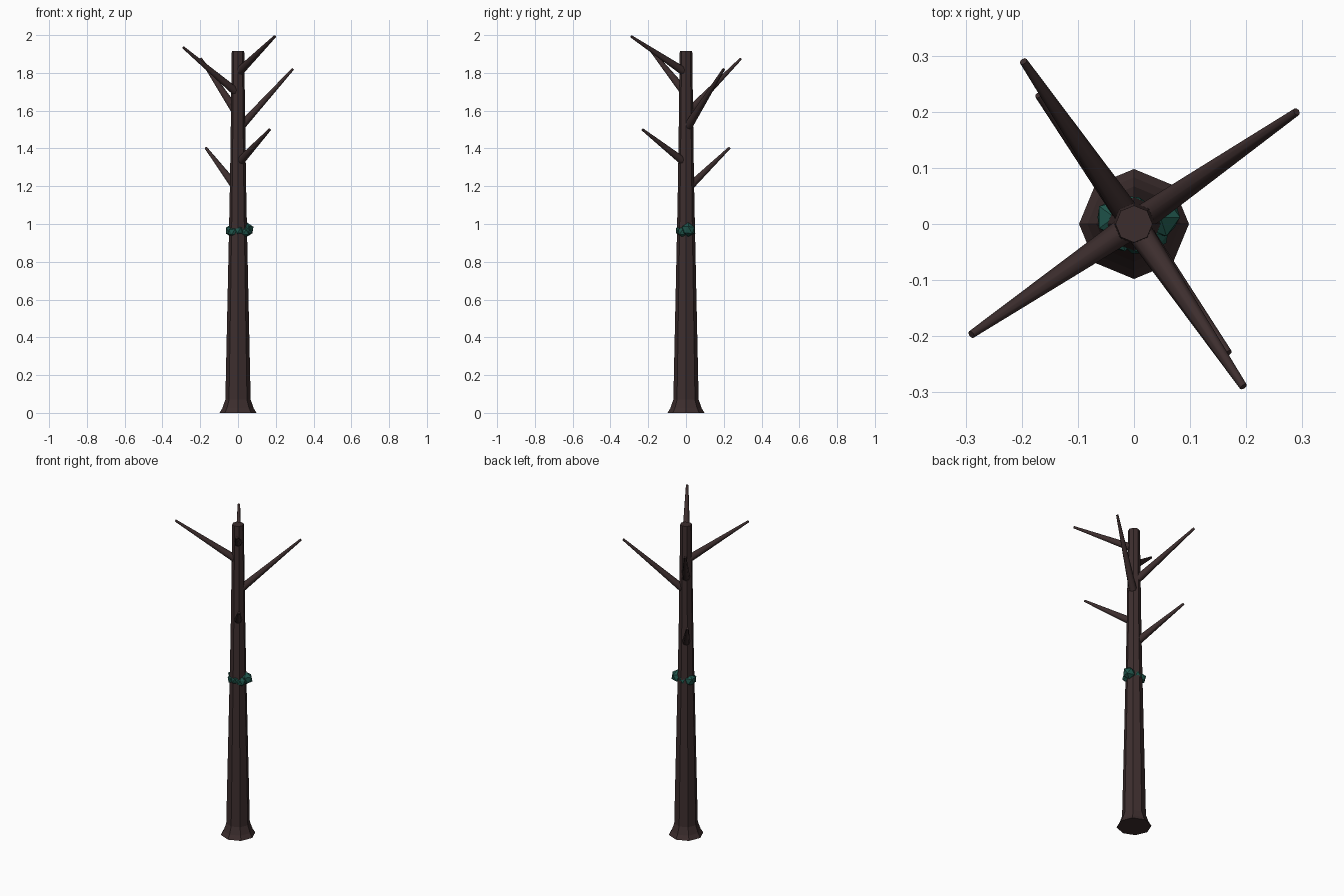
import bpy, bmesh, math, random
from mathutils import Vector

cube = bpy.data.objects.get("Cube")
if cube:
    bpy.data.objects.remove(cube)

random.seed(4)


def material(name, rgb):
    m = bpy.data.materials.new(name)
    m.use_nodes = True
    col = (*rgb, 1)
    m.diffuse_color = col
    bsdf = m.node_tree.nodes["Principled BSDF"]
    bsdf.inputs["Base Color"].default_value = col
    bsdf.inputs["Roughness"].default_value = 0.9
    return m


bark = material("dark bark", (0.046, 0.027, 0.027))
moss = material("teal moss", (0.014, 0.09, 0.07))


def finish(name, bm, mat, smooth=False):
    bmesh.ops.recalc_face_normals(bm, faces=bm.faces)
    me = bpy.data.meshes.new(name)
    bm.to_mesh(me)
    bm.free()
    me.materials.append(mat)
    for p in me.polygons:
        p.use_smooth = smooth and len(p.vertices) == 4
    ob = bpy.data.objects.new(name, me)
    bpy.context.collection.objects.link(ob)
    return ob


def tapered_tube(name, rings, direction, sides, mat, smooth=False):
    """Loft capped polygon rings given as (centre, radius)."""
    bm = bmesh.new()
    turn = Vector(direction).to_track_quat('Z', 'Y')
    loops = []
    for centre, r in rings:
        loop = []
        for i in range(sides):
            a = math.tau * i / sides
            offset = turn @ Vector((r * math.cos(a), r * math.sin(a), 0))
            loop.append(bm.verts.new(Vector(centre) + offset))
        loops.append(loop)
    for low, high in zip(loops, loops[1:]):
        for i in range(sides):
            j = (i + 1) % sides
            bm.faces.new((low[i], low[j], high[j], high[i]))
    bm.faces.new(loops[0][::-1])
    bm.faces.new(loops[-1])
    return finish(name, bm, mat, smooth)


# Trunk: flared octagonal foot, slow taper, flat cut top
trunk_profile = [(0, 0.098), (0.025, 0.083), (0.07, 0.067),
                 (0.95, 0.048), (1.25, 0.042), (1.915, 0.033)]
tapered_tube("trunk", [((0, 0, z), r) for z, r in trunk_profile],
             (0, 0, 1), 8, bark)

# Branches: straight tapered spikes starting at the trunk axis
branches = [  # start height, tip
    (1.80, (0.195, -0.29, 1.993)),
    (1.69, (-0.29, -0.197, 1.935)),
    (1.58, (-0.197, 0.29, 1.875)),
    (1.50, (0.29, 0.2, 1.82)),
    (1.32, (0.168, -0.23, 1.50)),
    (1.18, (-0.17, 0.23, 1.403)),
]
for n, (z, tip) in enumerate(branches, 1):
    start, tip = Vector((0, 0, z)), Vector(tip)
    tapered_tube(f"branch_{n}", [(start, 0.024), (tip, 0.007)],
                 tip - start, 8, bark, smooth=True)

# Moss: lumpy faceted clumps ringing the trunk
clumps = [  # x, y, z, radius
    (-0.035, 0.012, 0.965, 0.036),
    (0.047, 0.012, 0.968, 0.038),
    (0.005, -0.026, 0.965, 0.031),
    (0.0, 0.022, 0.965, 0.032),
    (-0.025, -0.02, 0.958, 0.031),
    (0.035, -0.018, 0.958, 0.030),
]
for n, (x, y, z, r) in enumerate(clumps, 1):
    bm = bmesh.new()
    bmesh.ops.create_icosphere(bm, subdivisions=1, radius=r)
    for v in bm.verts:
        v.co *= random.uniform(0.9, 1.08)
        v.co += Vector((x, y, z))
    finish(f"moss_clump_{n}", bm, moss)
